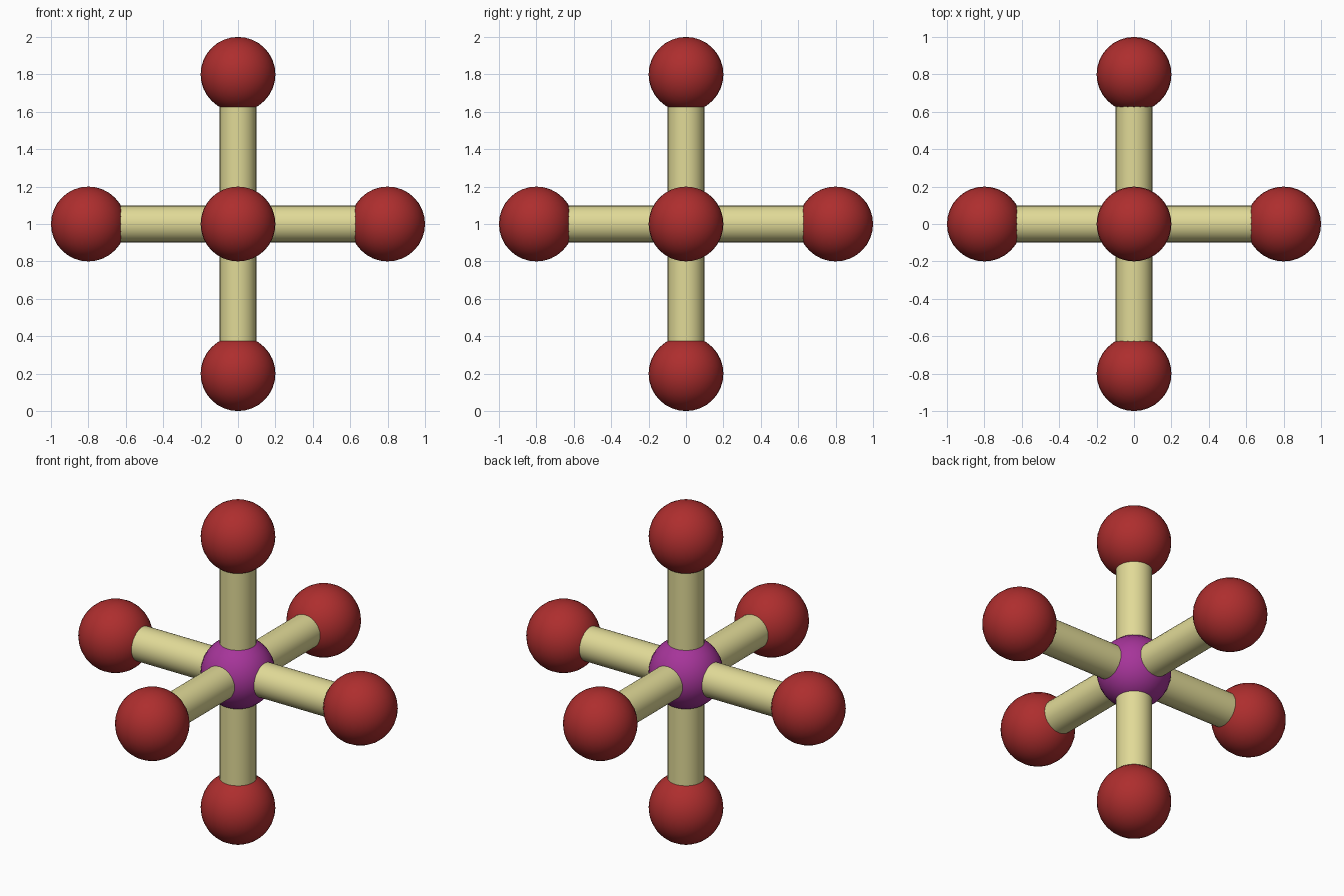
import bpy
from mathutils import Vector

if "Cube" in bpy.data.objects:
    bpy.data.objects.remove(bpy.data.objects["Cube"])

CENTRE = Vector((0, 0, 1))
REACH = 0.8      # centre to outer ball
BALL_R = 0.2
ROD_R = 0.098


def material(name, rgb):
    m = bpy.data.materials.new(name)
    m.diffuse_color = (*rgb, 1)
    m.use_nodes = True
    m.node_tree.nodes["Principled BSDF"].inputs["Base Color"].default_value = m.diffuse_color
    return m


red = material("red", (0.42, 0.027, 0.027))
cream = material("cream", (0.75, 0.70, 0.31))
purple = material("purple", (0.38, 0.035, 0.32))


def finish(name, mat):
    ob = bpy.context.object
    ob.name = name
    ob.data.materials.append(mat)
    bpy.ops.object.shade_smooth_by_angle()


def ball(name, pos, mat):
    bpy.ops.mesh.primitive_uv_sphere_add(segments=32, ring_count=16, radius=BALL_R, location=pos)
    finish(name, mat)


def rod(name, start, end):
    d = end - start
    bpy.ops.mesh.primitive_cylinder_add(vertices=32, radius=ROD_R, depth=d.length,
                                        location=(start + end) / 2,
                                        rotation=d.to_track_quat('Z', 'Y').to_euler())
    finish(name, cream)


# central ball
ball("centre_ball", CENTRE, purple)

# six outer balls, each on its own rod
directions = {
    "right": (1, 0, 0), "left": (-1, 0, 0),
    "back": (0, 1, 0), "front": (0, -1, 0),
    "top": (0, 0, 1), "bottom": (0, 0, -1),
}
for side, d in directions.items():
    tip = CENTRE + Vector(d) * REACH
    ball(side + "_ball", tip, red)
    rod(side + "_rod", CENTRE, tip)
